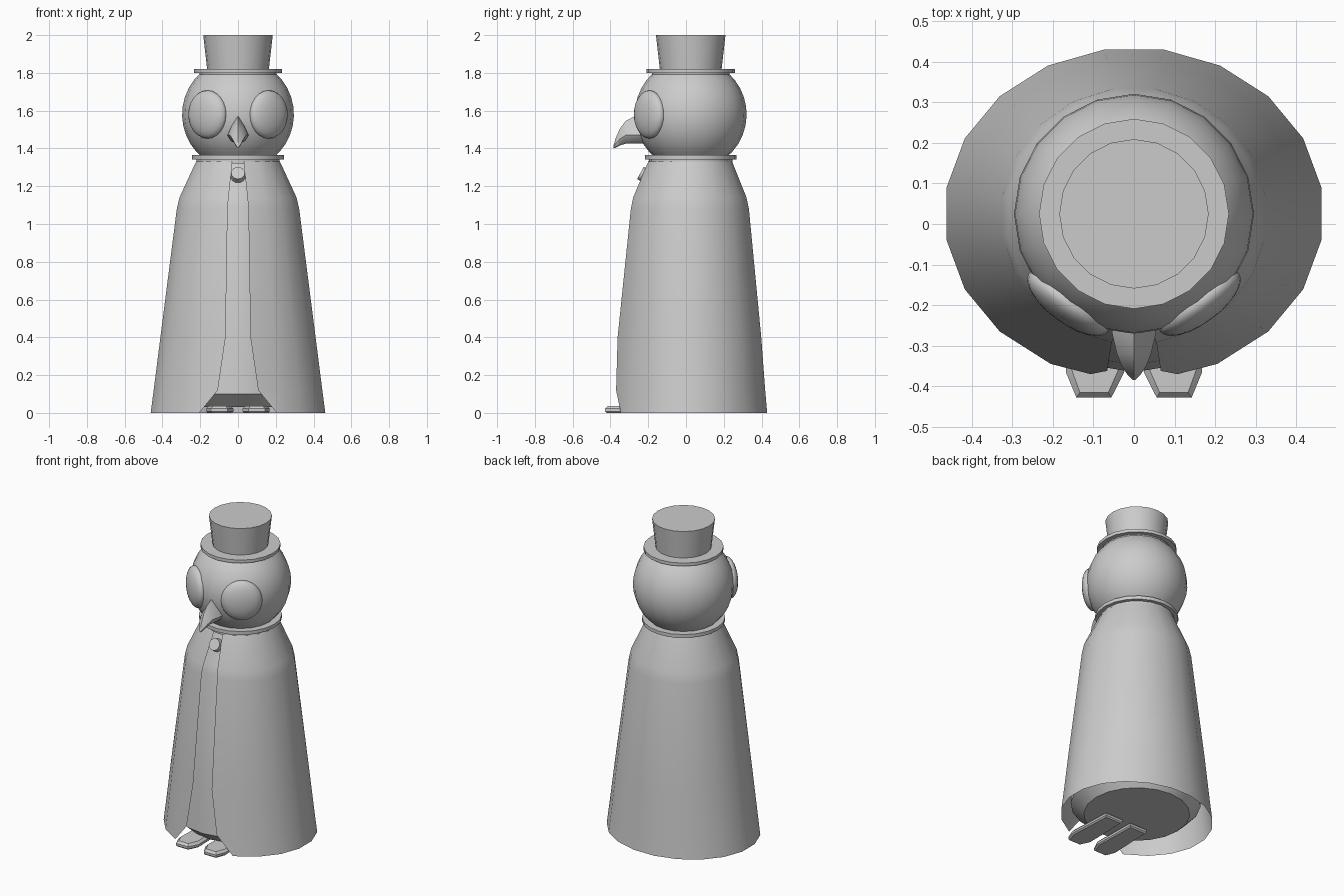
import bpy, bmesh
from math import sin, cos, radians, pi, sqrt
from mathutils import Matrix, Vector

if "Cube" in bpy.data.objects:
    bpy.data.objects.remove(bpy.data.objects["Cube"])

SEG = 20
CY = 0.025  # common axis of the round parts


def finish(name, bm, angle=35):
    bmesh.ops.recalc_face_normals(bm, faces=bm.faces)
    me = bpy.data.meshes.new(name)
    bm.to_mesh(me)
    bm.free()
    ob = bpy.data.objects.new(name, me)
    bpy.context.collection.objects.link(ob)
    bpy.ops.object.select_all(action='DESELECT')
    ob.select_set(True)
    bpy.context.view_layer.objects.active = ob
    bpy.ops.object.shade_smooth_by_angle(angle=radians(angle))
    return ob


def loft(name, rings, caps=True, closed=True, angle=35):
    """Bridge a list of equal-length point rings."""
    bm = bmesh.new()
    rows = [[bm.verts.new(p) for p in r] for r in rings]
    n = len(rows[0])
    for a, b in zip(rows, rows[1:]):
        for i in range(n if closed else n - 1):
            j = (i + 1) % n
            bm.faces.new((a[i], a[j], b[j], b[i]))
    if caps:
        bm.faces.new(rows[0])
        bm.faces.new(rows[-1])
    return finish(name, bm, angle)


def ring(z, rx, ry=None, cy=CY, n=SEG):
    ry = rx if ry is None else ry
    return [(rx * cos(2 * pi * i / n), cy + ry * sin(2 * pi * i / n), z) for i in range(n)]


def mirror_x(ob):
    ob.modifiers.new("mirror", 'MIRROR').use_axis[0] = True


# cloak, open at the front: z, x radius, y radius, centre y, front edge x, front edge y
cloak_rows = [
    (0.00, 0.468, 0.410, 0.025, 0.205, -0.345),
    (0.12, 0.452, 0.400, 0.024, 0.107, -0.370),
    (0.40, 0.416, 0.380, 0.023, 0.066, -0.362),
    (1.08, 0.328, 0.317, 0.020, 0.055, -0.292),
    (1.14, 0.314, 0.304, 0.020, 0.050, -0.280),
    (1.33, 0.225, 0.225, 0.022, 0.030, -0.200),
]
rings = []
for z, rx, ry, cy, ex, ey in cloak_rows:
    cols = [(rx * sin(radians(a)), cy - ry * cos(radians(a)), z) for a in range(27, 334, 18)]
    rings.append([(ex, ey, z)] + cols + [(-ex, ey, z)])
loft("cloak", rings, caps=False, closed=False)

# robe body under the cloak
loft("robe", [ring(0.03, 0.31), ring(0.10, 0.38, 0.38, 0.015),
              ring(0.40, 0.365, 0.365, 0.018), ring(1.09, 0.30, 0.30, 0.02),
              ring(1.14, 0.285, 0.285, 0.02), ring(1.34, 0.20)])

# collar with short neck band
loft("collar", [ring(1.32, 0.22), ring(1.342, 0.22), ring(1.342, 0.243),
                ring(1.364, 0.243), ring(1.364, 0.20)], angle=30)

# round head, cut flat under the hat and at the neck
R, HZ = 0.296, 1.58
loft("head", [ring(HZ + R * sin(t), R * cos(t))
              for t in (radians(-52 + 100 * i / 10) for i in range(11))])

# hat brim and flared crown
loft("hat_brim", [ring(1.785, 0.205), ring(1.80, 0.205), ring(1.80, 0.234), ring(1.82, 0.234)], angle=30)
loft("hat_crown", [ring(1.815, 0.163), ring(2.0, 0.184)], angle=30)

# domed eye lenses
bm = bmesh.new()
bmesh.ops.create_uvsphere(bm, u_segments=24, v_segments=12, radius=1)
az = radians(36.5)
out = Vector((sin(az), -cos(az), 0))
bm.transform(Matrix.Translation(Vector((0, CY, 1.58)) + out * 0.272)
             @ out.to_track_quat('Z', 'Y').to_matrix().to_4x4()
             @ Matrix.Diagonal((0.121, 0.128, 0.05, 1)))
mirror_x(finish("eye_lens", bm, 60))

# hooked beak: y, top z, bottom z, widest z, half width
beak = [(-0.22, 1.575, 1.425, 1.47, 0.058), (-0.27, 1.572, 1.425, 1.47, 0.054),
        (-0.32, 1.545, 1.425, 1.47, 0.042), (-0.35, 1.505, 1.416, 1.45, 0.030),
        (-0.372, 1.455, 1.404, 1.425, 0.016), (-0.384, 1.415, 1.402, 1.408, 0.004)]
loft("beak", [[(0, y, t), (w * 0.6, y, m + (t - m) * 0.5), (w, y, m), (w * 0.6, y, m + (b - m) * 0.75),
               (0, y, b), (-w * 0.6, y, m + (b - m) * 0.75), (-w, y, m), (-w * 0.6, y, m + (t - m) * 0.5)]
              for y, t, b, m, w in beak], angle=45)

# round cloak clasp
bm = bmesh.new()
bmesh.ops.create_cone(bm, cap_ends=True, segments=16, radius1=0.04, radius2=0.036, depth=0.035)
bm.transform(Matrix.Translation((0, -0.226, 1.262)) @ Matrix.Rotation(radians(62), 4, 'X'))
finish("clasp", bm, 30)

# long flat shoes
sole = [(0.03, -0.07), (0.155, -0.07), (0.168, -0.365), (0.142, -0.428), (0.056, -0.428), (0.024, -0.365)]
mid = Vector((0.095, -0.25))


def shoe_ring(z, inset):
    return [(mid.x + (x - mid.x) * (1 - inset / 0.07), mid.y + (y - mid.y) * (1 - inset / 0.18), z) for x, y in sole]


mirror_x(loft("shoe", [shoe_ring(0, 0.008), shoe_ring(0.008, 0), shoe_ring(0.022, 0),
                       shoe_ring(0.036, 0.013)], angle=25))
